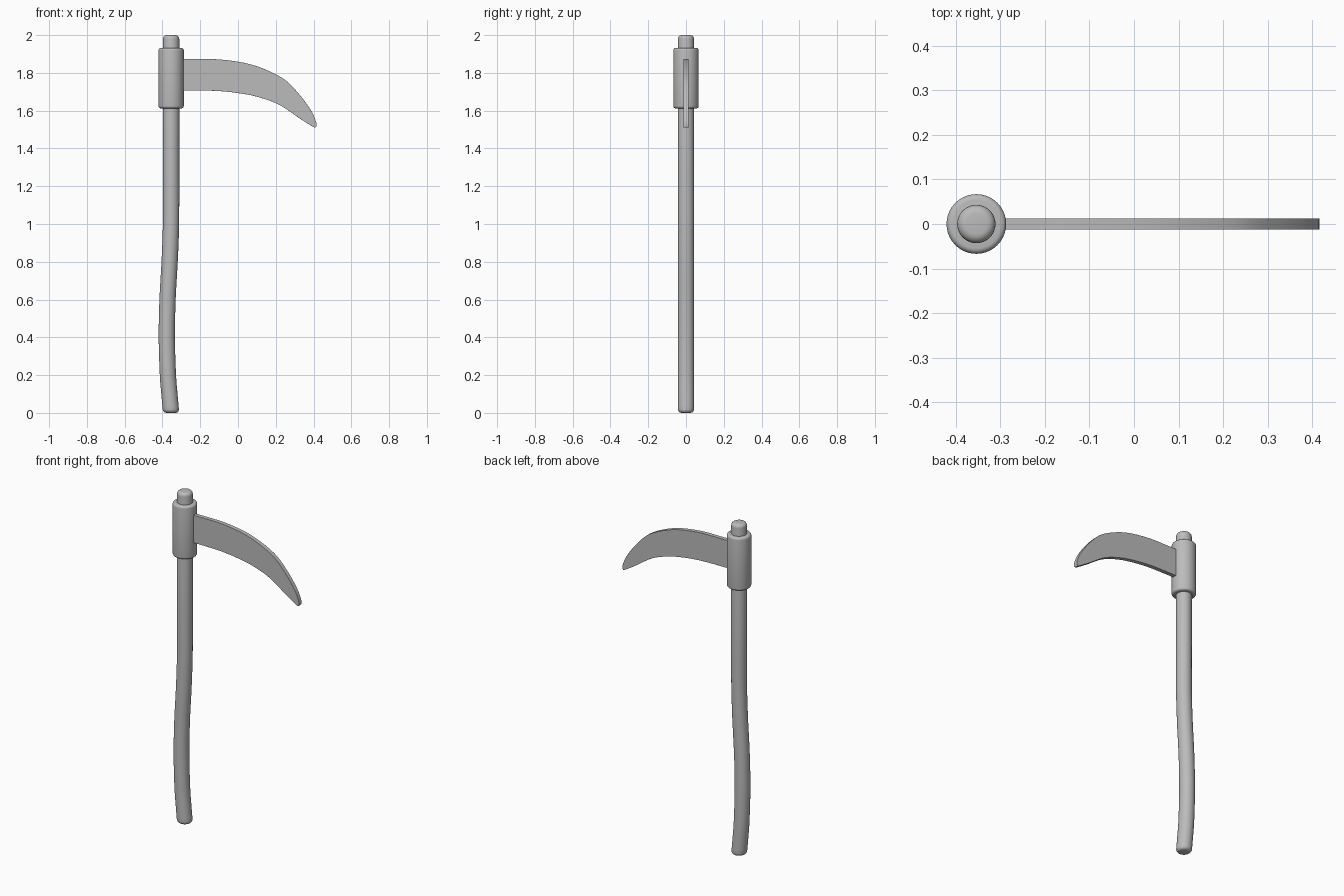
import bpy, bmesh, math

cube = bpy.data.objects.get("Cube")
if cube:
    bpy.data.objects.remove(cube, do_unlink=True)

AXIS = -0.354

grey = bpy.data.materials.new("plain grey")
grey.use_nodes = True
grey.diffuse_color = (0.5, 0.5, 0.5, 1)
grey.node_tree.nodes["Principled BSDF"].inputs["Base Color"].default_value = (0.5, 0.5, 0.5, 1)


def finish(name, bm):
    bmesh.ops.recalc_face_normals(bm, faces=bm.faces[:])
    mesh = bpy.data.meshes.new(name)
    bm.to_mesh(mesh)
    bm.free()
    mesh.materials.append(grey)
    mesh.shade_smooth()
    obj = bpy.data.objects.new(name, mesh)
    bpy.context.collection.objects.link(obj)
    return obj


def rounded_stations(z0, z1, radius, edge, steps=5):
    """Heights and radii of a bar with rounded ends."""
    arc = [(edge * (1 - math.cos(a)), radius - edge * (1 - math.sin(a)))
           for a in (i * math.pi / 2 / steps for i in range(steps + 1))]
    return [(z0 + h, r) for h, r in arc] + [(z1 - h, r) for h, r in reversed(arc)]


def loft(name, stations, centre, sides=40):
    """Join circular rings, given as height and radius, along a centre line."""
    bm = bmesh.new()
    rings = []
    for z, r in stations:
        angles = (2 * math.pi * i / sides for i in range(sides))
        rings.append([bm.verts.new((centre(z) + r * math.cos(a), r * math.sin(a), z)) for a in angles])
    for low, high in zip(rings, rings[1:]):
        for i in range(sides):
            j = (i + 1) % sides
            bm.faces.new((low[i], low[j], high[j], high[i]))
    bm.faces.new(rings[0])
    bm.faces.new(rings[-1])
    return finish(name, bm)


def spline(points, steps=6):
    """Smooth curve through the points."""
    p = [points[0]] + points + [points[-1]]
    out = []
    for a, b, c, d in zip(p, p[1:], p[2:], p[3:]):
        for s in range(steps):
            t = s / steps
            out.append(tuple(0.5 * (2 * v + (w - u) * t + (2 * u - 5 * v + 4 * w - x) * t * t
                                    + (3 * v - u - 3 * w + x) * t ** 3)
                             for u, v, w, x in zip(a, b, c, d)))
    return out + [points[-1]]


# Handle with a gentle bow in its lower half
bow = spline([(0, AXIS), (0.1, -0.363), (0.2, -0.371), (0.4, -0.377), (0.6, -0.373),
              (0.8, -0.362), (0.95, -0.356), (1.1, AXIS), (2, AXIS)])


def handle_centre(z):
    for (z0, x0), (z1, x1) in zip(bow, bow[1:]):
        if z <= z1:
            return x0 + (x1 - x0) * (z - z0) / (z1 - z0)
    return AXIS


ends = rounded_stations(0, 2, 0.043, 0.02)
half = len(ends) // 2
shaft = [(0.04 * i, 0.043) for i in range(1, 30)]
loft("handle", ends[:half] + shaft + ends[half:], handle_centre)

# Collar clamped around the top of the handle
loft("collar", rounded_stations(1.612, 1.932, 0.067, 0.013), lambda z: AXIS)

# Curved blade: back edge, blunt tip, cutting edge
back = spline([(-0.33, 1.873), (-0.2, 1.873), (-0.098, 1.871), (0.034, 1.853), (0.14, 1.82),
               (0.246, 1.765), (0.325, 1.686), (0.386, 1.602), (0.412, 1.545), (0.416, 1.518)])
edge = spline([(0.41, 1.511), (0.398, 1.514), (0.325, 1.56), (0.22, 1.63), (0.114, 1.67),
               (0.008, 1.692), (-0.124, 1.705), (-0.33, 1.707)])
bm = bmesh.new()
outline = bm.faces.new([bm.verts.new((x, -0.0125, z)) for x, z in back + edge])
solid = bmesh.ops.extrude_face_region(bm, geom=[outline])
bmesh.ops.translate(bm, verts=[v for v in solid["geom"] if isinstance(v, bmesh.types.BMVert)],
                    vec=(0, 0.025, 0))
blade = finish("blade", bm)
bevel = blade.modifiers.new("soft rim", 'BEVEL')
bevel.width = 0.003
bevel.segments = 2
bevel.limit_method = 'ANGLE'
bevel.angle_limit = math.radians(50)
bevel.harden_normals = True
